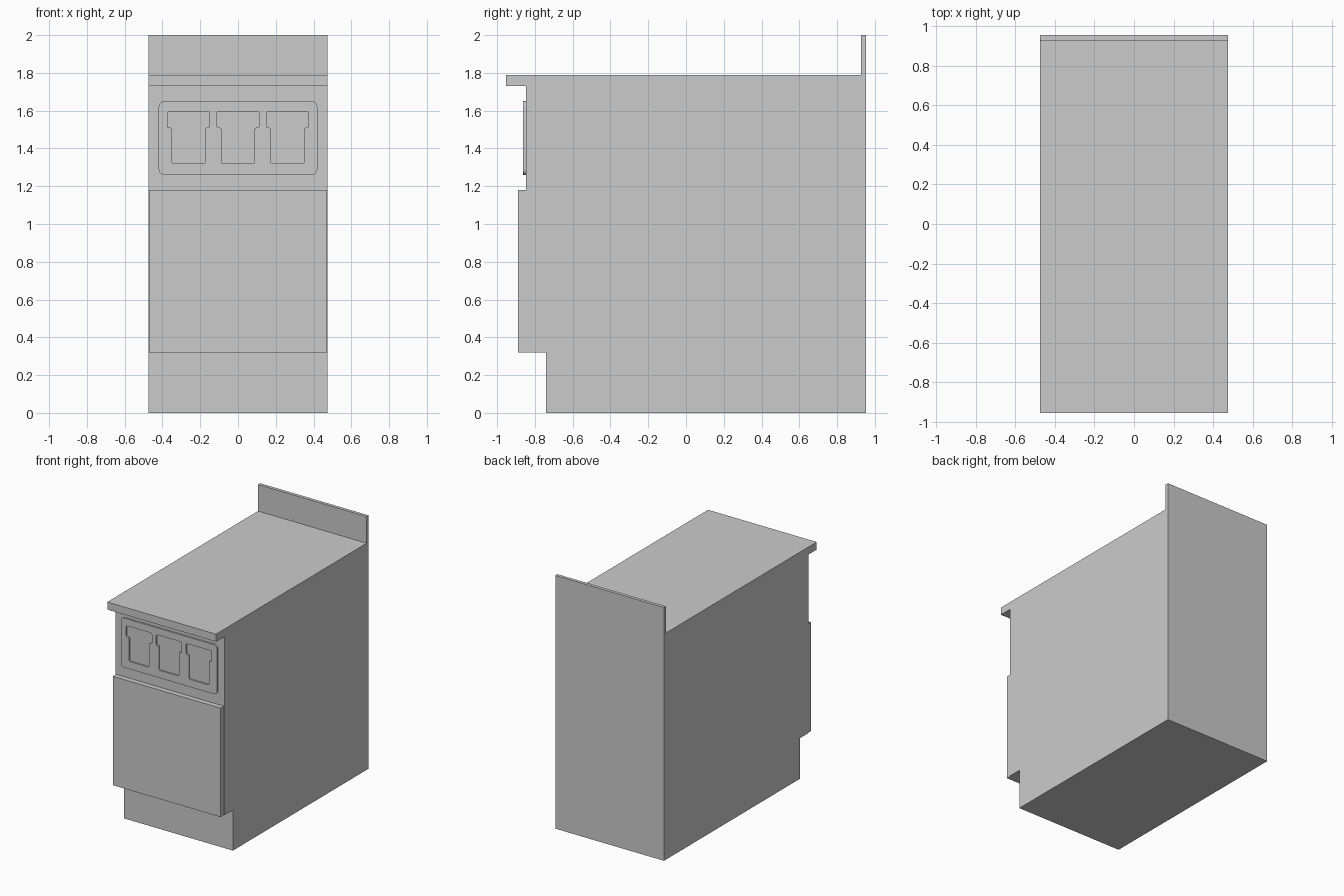
import bpy, bmesh, math
from mathutils import Vector, Matrix

if "Cube" in bpy.data.objects:
    bpy.data.objects.remove(bpy.data.objects["Cube"])


def add_mesh(name, bm):
    bmesh.ops.recalc_face_normals(bm, faces=bm.faces[:])
    mesh = bpy.data.meshes.new(name)
    bm.to_mesh(mesh)
    bm.free()
    obj = bpy.data.objects.new(name, mesh)
    bpy.context.collection.objects.link(obj)
    return obj


def side_profile(name, half_width, points):
    """Extrude a (y, z) side profile across the full width."""
    bm = bmesh.new()
    face = bm.faces.new([bm.verts.new((-half_width, y, z)) for y, z in points])
    new = bmesh.ops.extrude_face_region(bm, geom=[face])["geom"]
    verts = [g for g in new if isinstance(g, bmesh.types.BMVert)]
    bmesh.ops.translate(bm, verts=verts, vec=(2 * half_width, 0, 0))
    # the source face stays behind as the second cap
    return add_mesh(name, bm)


def block(name, half_width, y0, y1, z0, z1):
    return side_profile(name, half_width, [(y0, z0), (y1, z0), (y1, z1), (y0, z1)])


def rounded(points, r, steps=5):
    """Replace every right-angled corner with a small arc."""
    out = []
    for i, p in enumerate(points):
        p = Vector(p)
        d1 = (Vector(points[i - 1]) - p).normalized()
        d2 = (Vector(points[(i + 1) % len(points)]) - p).normalized()
        c = p + r * (d1 + d2)
        for k in range(steps + 1):
            t = math.pi / 2 * k / steps
            out.append(c - r * (d2 * math.cos(t) + d1 * math.sin(t)))
    return out


def front_plate(name, loops, y0, y1):
    """Plate in the x-z plane; loops after the first become holes."""
    curve = bpy.data.curves.new(name + "_outline", "CURVE")
    curve.dimensions = "2D"
    curve.fill_mode = "BOTH"
    curve.extrude = (y1 - y0) / 2
    for loop in loops:
        s = curve.splines.new("POLY")
        s.points.add(len(loop) - 1)
        for pt, p in zip(s.points, loop):
            pt.co = (p.x, p.y, 0, 1)
        s.use_cyclic_u = True
    temp = bpy.data.objects.new(name + "_outline", curve)
    bpy.context.collection.objects.link(temp)
    bpy.context.view_layer.update()
    deps = bpy.context.evaluated_depsgraph_get()
    mesh = bpy.data.meshes.new_from_object(temp.evaluated_get(deps))
    bm = bmesh.new()
    bm.from_mesh(mesh)
    bpy.data.objects.remove(temp)
    bpy.data.curves.remove(curve)
    bpy.data.meshes.remove(mesh)
    bmesh.ops.remove_doubles(bm, verts=bm.verts[:], dist=1e-5)
    bm.transform(Matrix.Translation((0, (y0 + y1) / 2, 0)) @ Matrix.Rotation(math.pi / 2, 4, "X"))
    return add_mesh(name, bm)


W = 0.475
BACK, FRONT = 0.953, -0.848

# Cabinet body with recessed toe kick
side_profile("cabinet_body", W, [(-0.742, 0), (BACK, 0), (BACK, 1.73), (FRONT, 1.73),
                                 (FRONT, 0.32), (-0.742, 0.32)])

# Worktop with front overhang, and upstand at the back
side_profile("worktop_and_backsplash", W, [(-0.953, 1.73), (BACK, 1.73), (BACK, 2.0),
                                           (0.927, 2.0), (0.927, 1.79), (-0.953, 1.79)])

# Door
block("door", 0.47, -0.889, FRONT, 0.32, 1.18)

# Front panel: backing plate plus a face plate with three stepped recesses
outline = rounded([(-0.42, 1.26), (0.42, 1.26), (0.42, 1.65), (-0.42, 1.65)], 0.03)
recesses = []
for cx in (-0.262, 0, 0.262):
    half = [(0.088, 1.32), (0.088, 1.51), (0.112, 1.51), (0.112, 1.595)]
    shape = [(cx + x, z) for x, z in half] + [(cx - x, z) for x, z in reversed(half)]
    recesses.append(rounded(shape, 0.01))
front_plate("panel_backing", [outline], -0.851, FRONT)
front_plate("panel_face", [outline] + recesses, -0.862, -0.851)
